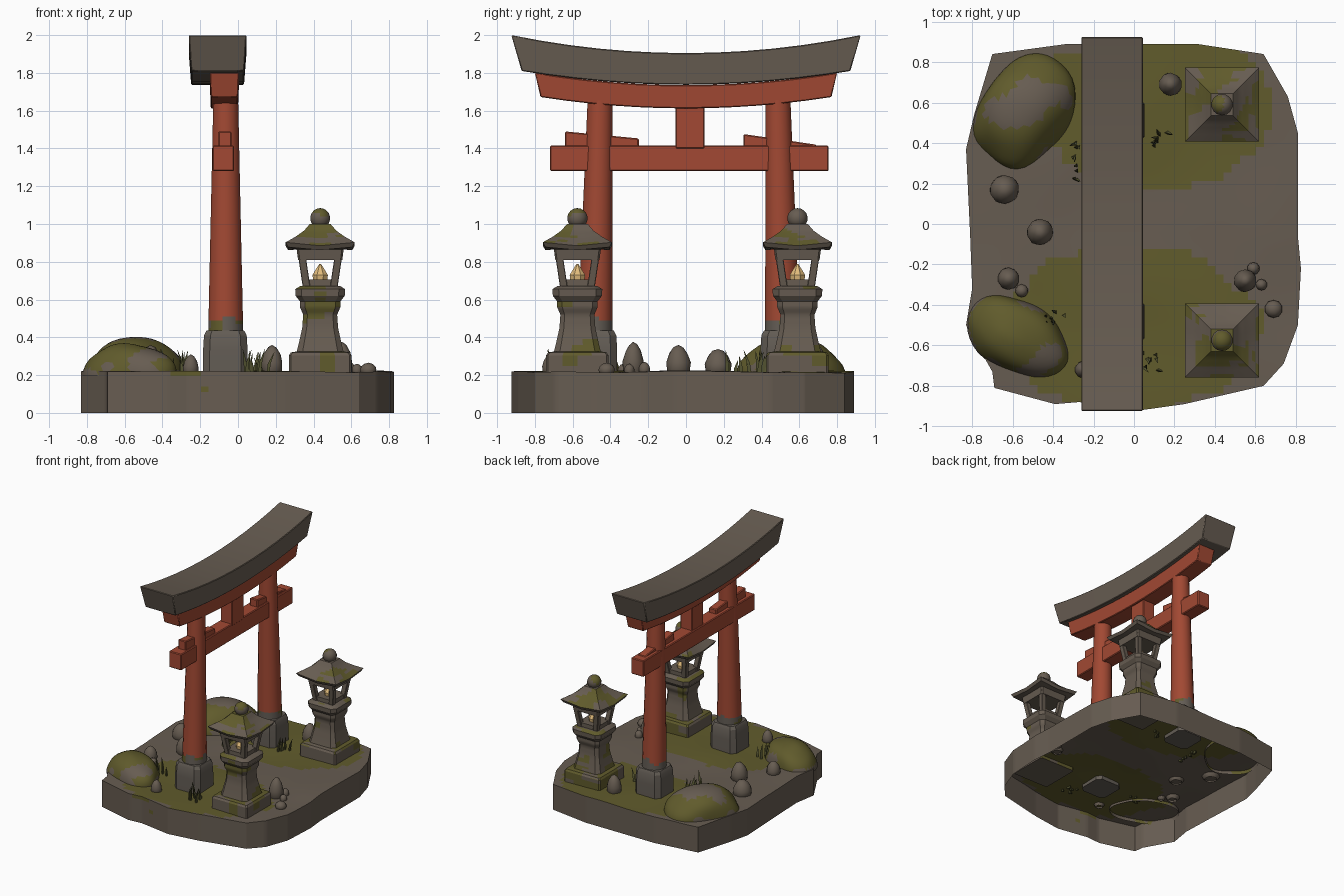
import bpy, bmesh, math, random
from mathutils import Vector, noise

if "Cube" in bpy.data.objects:
    bpy.data.objects.remove(bpy.data.objects["Cube"])

random.seed(4)

def material(name, r, g, b):
    m = bpy.data.materials.new(name)
    m.diffuse_color = (r, g, b, 1)
    m.use_nodes = True
    m.node_tree.nodes["Principled BSDF"].inputs["Base Color"].default_value = m.diffuse_color
    return m

STONE = material("weathered stone", 0.135, 0.108, 0.083)
MOSS = material("moss green", 0.118, 0.105, 0.025)
RED = material("vermilion wood", 0.36, 0.066, 0.033)
FOOT = material("grey foot stone", 0.125, 0.108, 0.09)
GLOW = material("lamp glow", 0.75, 0.50, 0.20)
GRASS = material("grass blade", 0.085, 0.085, 0.03)

def n3(p, s, off=0.0):
    return noise.noise(Vector(p) * s + Vector((off, off * 1.7, off * 0.3)))

def finish(bm, name, mats, rule=None, smooth=35, cuts=0):
    """Turn a bmesh into an object; rule(face centre, normal) picks the material."""
    if cuts:
        bmesh.ops.subdivide_edges(bm, edges=bm.edges[:], cuts=cuts, use_grid_fill=True)
    bm.normal_update()
    if rule:
        for f in bm.faces:
            f.material_index = rule(f.calc_center_median(), f.normal)
    me = bpy.data.meshes.new(name)
    bm.to_mesh(me)
    bm.free()
    for m in mats:
        me.materials.append(m)
    ob = bpy.data.objects.new(name, me)
    bpy.context.collection.objects.link(ob)
    if smooth:
        bpy.ops.object.select_all(action='DESELECT')
        ob.select_set(True)
        bpy.context.view_layer.objects.active = ob
        bpy.ops.object.shade_smooth_by_angle(angle=math.radians(smooth))
    return ob

def loft(name, rings, mats, rule=None, smooth=35, cuts=0):
    """Skin a list of closed rings and cap both ends."""
    bm = bmesh.new()
    vs = [[bm.verts.new(p) for p in r] for r in rings]
    n = len(vs[0])
    for a, b in zip(vs, vs[1:]):
        for i in range(n):
            j = (i + 1) % n
            bm.faces.new((a[i], a[j], b[j], b[i]))
    bm.faces.new(vs[0][::-1])
    bm.faces.new(vs[-1])
    bmesh.ops.recalc_face_normals(bm, faces=bm.faces[:])
    return finish(bm, name, mats, rule, smooth, cuts)

def square(cx, cy, h, z, c=0.15):
    """Square ring with cut corners."""
    k = h * (1 - c)
    pts = [(h, -k), (h, k), (k, h), (-k, h), (-h, k), (-h, -k), (-k, -h), (k, -h)]
    return [(cx + x, cy + y, z) for x, y in pts]

def circle(cx, cy, r, z, n=12):
    return [(cx + r * math.cos((i + .5) * math.tau / n), cy + r * math.sin((i + .5) * math.tau / n), z)
            for i in range(n)]

def bevel(ob, w):
    m = ob.modifiers.new("soft edge", 'BEVEL')
    m.width, m.segments = w, 1
    return ob

def box(name, x0, x1, y0, y1, z0, za, zb, mat):
    """Beam along y whose top runs from za to zb."""
    ring = lambda y, z: [(x0, y, z0), (x1, y, z0), (x1, y, z), (x0, y, z)]
    return bevel(loft(name, [ring(y0, za), ring(y1, zb)], [mat], smooth=0), 0.006)

# Ground slab: irregular outline, open underneath, moss patches on top
outline = [(-.70, .84), (-.33, .89), (.31, .89), (.64, .84), (.76, .63), (.81, .45), (.81, -.06),
           (.825, -.22), (.81, -.5), (.74, -.69), (.64, -.80), (.25, -.89), (0, -.925), (-.27, -.88),
           (-.39, -.89), (-.69, -.81), (-.70, -.73), (-.83, -.5), (-.80, -.32), (-.81, -.05),
           (-.83, .37), (-.79, .54)]
bm = bmesh.new()
lo = [bm.verts.new((x, y, 0)) for x, y in outline]
hi = [bm.verts.new((x, y, .217)) for x, y in outline]
for i in range(len(lo)):
    j = (i + 1) % len(lo)
    bm.faces.new((lo[i], hi[i], hi[j], lo[j]))
bm.faces.new(hi)
bmesh.ops.recalc_face_normals(bm, faces=bm.faces[:])
if max(bm.faces, key=lambda f: f.calc_area()).normal.z < 0:
    bmesh.ops.reverse_faces(bm, faces=bm.faces[:])
def slice_at(co, no):
    bmesh.ops.bisect_plane(bm, geom=bm.verts[:] + bm.edges[:] + bm.faces[:], plane_co=co, plane_no=no)
for i in range(-22, 23):
    slice_at((i * .04 + .003, 0, 0), (1, 0, 0))
    slice_at((0, i * .042 + .002, 0), (0, 1, 0))
for z in (.11, .14, .17, .195):
    slice_at((0, 0, z), (0, 0, 1))
for v in bm.verts:
    if v.co.z > .2:
        v.co.z += .012 * n3((v.co.x, v.co.y, 0), 2.2, 3)

def ground_moss(c, n):
    w = .35 * n3(c, 5, 1)
    a = ((c.x - .12) / .62) ** 2 + ((c.y - .57) / .36) ** 2
    b = (c.x / .62) ** 2 + ((c.y + .52) / .40) ** 2
    if n.z > .5:
        return int(min(a, b) + w < 1)
    return int(c.y < -.6 and c.z > .15 + .12 * n3((c.x, c.y, 0), 4, 8) and abs(c.x) < .45 and n3(c, 3, 2) > -.1)
finish(bm, "ground_slab", [STONE, MOSS], ground_moss, 30)

# Curved top beam and the red beam under it
def curved_beam(name, cx, top, bot, mat):
    rings = []
    for i in range(13):
        t = i / 6 - 1
        (yt, zt, rt, ht), (yb, zb, rb, hb) = top, bot
        rings.append([(cx - hb, yb * t, zb + rb * t * t), (cx + hb, yb * t, zb + rb * t * t),
                      (cx + ht, yt * t, zt + rt * t * t), (cx - ht, yt * t, zt + rt * t * t)])
    return bevel(loft(name, rings, [mat]), .005)
curved_beam("roof_beam", -.108, (.925, 1.905, .095, .153), (.87, 1.737, .073, .14), STONE)
curved_beam("red_upper_beam", -.072, (.80, 1.735, .066, .077), (.77, 1.612, .06, .072), RED)

# Tie beam, wedges and centre strut
box("tie_beam", -.135, -.02, -.72, .755, 1.28, 1.415, 1.415, RED)
box("wedge_left", -.105, -.035, -.64, -.25, 1.40, 1.49, 1.453, RED)
box("wedge_right", -.105, -.035, .305, .69, 1.40, 1.476, 1.42, RED)
box("centre_strut", -.125, -.015, -.055, .098, 1.40, 1.64, 1.64, RED)

# Pillars with worn lower ends, standing on foot stones
def worn(c, n):
    if c.z > .5 + .06 * n3(c, 9):
        return 0
    return 2 if n3(c, 9, 5) > .12 else 1
for side, yb, yt in (("left", -.482, -.455), ("right", .512, .487)):
    zs = [.40, .43, .45, .47, .49, .51, .53, .8, 1.1, 1.4, 1.66]
    rings = []
    for z in zs:
        t = (z - .4) / 1.26
        rings.append(circle(-.065, yb + (yt - yb) * t, .095 - .028 * t, z, 16))
    loft("pillar_" + side, rings, [RED, FOOT, MOSS], worn)
    loft("pillar_foot_" + side, [square(-.067, yb, h, z, .3) for h, z in
         ((.118, .19), (.118, .33), (.113, .41), (.10, .435))], [FOOT], smooth=25)

# Stone lanterns
def lantern_moss(c, n):
    return int(n3(c, 7, 2) + .35 * n.z > (.1 if c.z < .36 or c.z > .93 else .42))
def lantern(tag, cx, cy):
    S = [STONE, MOSS]
    loft("lantern_plinth_" + tag, [square(cx, cy, h, z, .06) for h, z in
         ((.165, .19), (.165, .305), (.155, .32), (.125, .325))], S, lantern_moss, 30, 3)
    loft("lantern_column_" + tag, [square(cx, cy, h, z, .25) for h, z in
         ((.125, .32), (.115, .36), (.095, .45), (.09, .52), (.107, .56), (.107, .59), (.13, .62),
          (.132, .655), (.105, .672))], S, lantern_moss, 30, 2)
    for sx in (-1, 1):
        for sy in (-1, 1):
            loft("lantern_post_" + tag, [square(cx + sx * o, cy + sy * o, .02, z) for o, z in
                 ((.072, .665), (.098, .84))], [STONE], smooth=0)
    loft("lantern_sill_" + tag, [square(cx, cy, .088, z) for z in (.665, .705)], [STONE], smooth=0)
    loft("lantern_lintel_" + tag, [square(cx, cy, h, z, .08) for h, z in ((.117, .81), (.125, .87))],
         [STONE], smooth=0)
    loft("lantern_light_" + tag, [circle(cx, cy, r, z, 8) for r, z in
         ((.04, .70), (.044, .73), (.026, .758), (.006, .787))], [GLOW])
    rings = []                      # concave roof with lifted corners
    for h, z, lift in ((.12, .865, 0), (.17, .862, .016), (.183, .885, .018), (.13, .925, .008),
                       (.085, .965, 0), (.055, 1.0, 0)):
        rings.append([(cx + h * x, cy + h * y, z + lift * abs(x * y)) for x, y in
                      ((1, 0), (1, 1), (0, 1), (-1, 1), (-1, 0), (-1, -1), (0, -1), (1, -1))])
    loft("lantern_roof_" + tag, rings, S, lantern_moss, 40, 2)
    bm = bmesh.new()
    bmesh.ops.create_uvsphere(bm, u_segments=14, v_segments=9, radius=.054)
    for v in bm.verts:
        v.co = Vector((cx, cy, 1.03)) + v.co
    finish(bm, "lantern_finial_" + tag, S, lantern_moss, 60)
lantern("left", .435, -.575)
lantern("right", .435, .59)

# Boulders and standing stones, cut off just below the ground
def rock(name, x, y, rx, ry, top, rot=0, mossy=False, sub=3, rough=.12, taper=0):
    bm = bmesh.new()
    bmesh.ops.create_icosphere(bm, subdivisions=sub, radius=1)
    ca, sa = math.cos(math.radians(rot)), math.sin(math.radians(rot))
    zc = .20 if mossy else .2 + (top - .2) * .42
    for v in bm.verts:
        p = v.co * (1 + rough * n3(v.co, 1.1, x * 5 + y * 3))
        k = 1 - taper * p.z
        px, py = p.x * rx * k, p.y * ry * k
        v.co = (x + px * ca - py * sa, y + px * sa + py * ca, zc + p.z * (top - zc))
    bmesh.ops.bisect_plane(bm, geom=bm.verts[:] + bm.edges[:] + bm.faces[:], plane_co=(0, 0, .195),
                           plane_no=(0, 0, 1), clear_inner=True)
    rule = lambda c, n: int(n3(c, 6, 4) < .28 and c.z > .215 + .09 * n3(c, 5, 9))
    finish(bm, name, [STONE, MOSS] if mossy else [STONE], rule if mossy else None, 50)
rock("boulder_back", -.54, .56, .30, .22, .395, 58, True, 4)
rock("boulder_front", -.575, -.555, .265, .175, .37, -30, True, 4)
for x, y, r, top in ((-.64, .17, .072, .34), (-.465, -.04, .065, .36), (-.62, -.27, .054, .32),
                     (-.555, -.33, .032, .26), (.18, .69, .057, .36), (.55, -.28, .056, .375),
                     (.59, -.22, .031, .27), (.63, -.30, .028, .26), (.69, -.42, .044, .265),
                     (-.25, -.72, .042, .31)):
    rock("small_stone", x, y, r, r, top, 0, False, 2, .06, .22 if top > .3 else 0)

# Grass tufts
for cx, cy, sx, sy, n in ((-.285, .31, .015, .11, 10), (.14, .42, .05, .04, 7),
                          (-.39, -.46, .05, .04, 8), (.08, -.68, .04, .05, 8)):
    for i in range(n):
        x, y = cx + random.uniform(-sx, sx), cy + random.uniform(-sy, sy)
        a, h = random.uniform(0, math.tau), random.uniform(.07, .14)
        lean = random.uniform(.01, .035)
        rings = []
        for r, t in ((.011, 0), (.010, .5), (.001, 1)):
            rings.append(circle(x + math.cos(a) * lean * t * t, y + math.sin(a) * lean * t * t, r, .2 + h * t, 3))
        loft("grass_blade", rings, [GRASS], smooth=0)
